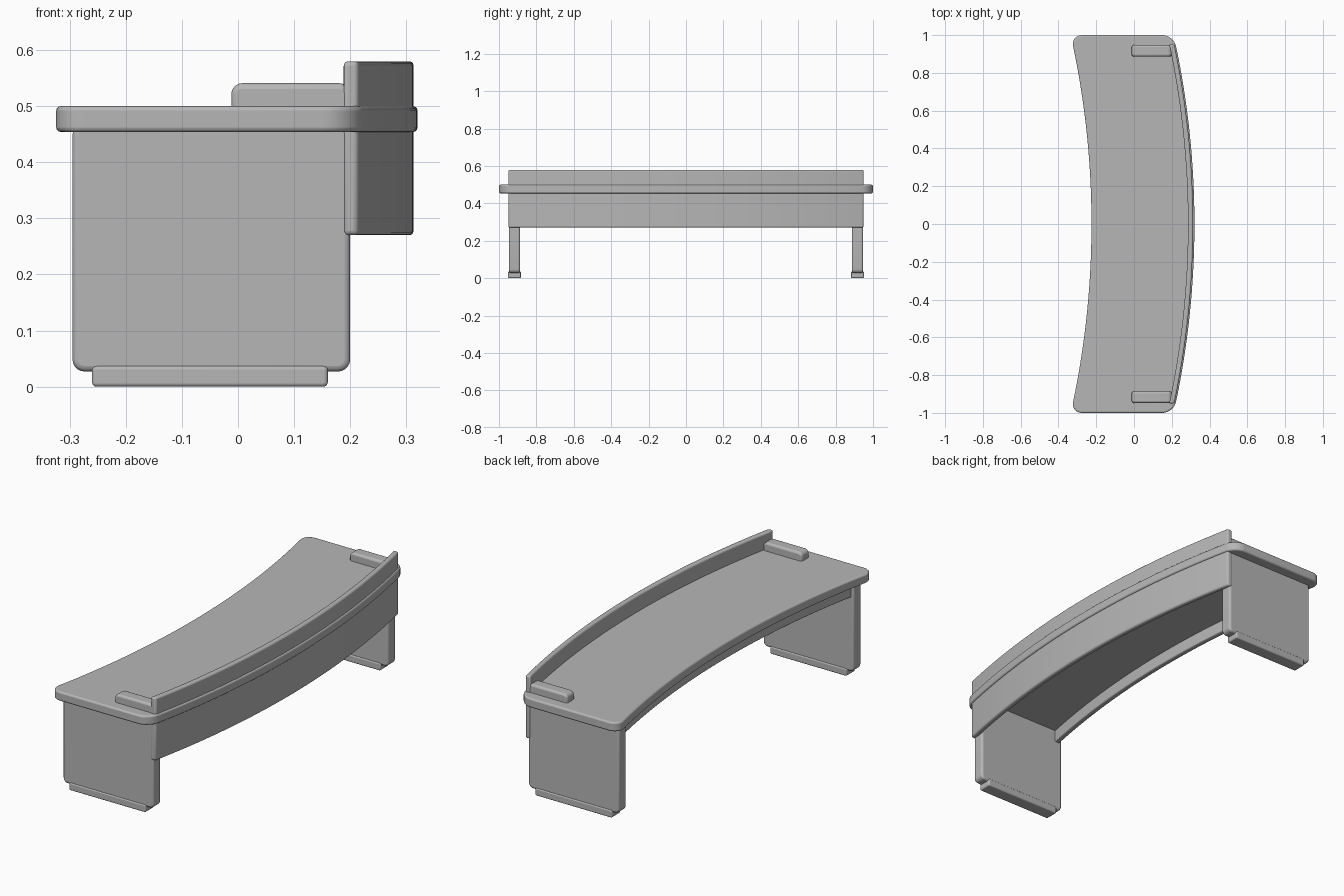
import bpy, bmesh, math

cube = bpy.data.objects.get("Cube")
if cube:
    bpy.data.objects.remove(cube, do_unlink=True)

RADIUS = 4.6  # plan curvature shared by every bowed part

grey = bpy.data.materials.new("plain grey")
grey.use_nodes = True
colour = (0.47, 0.47, 0.47, 1)
grey.diffuse_color = colour
grey.node_tree.nodes["Principled BSDF"].inputs["Base Color"].default_value = colour


def bow(x, y):
    """Point on an arc whose middle lies at x."""
    return x - RADIUS + math.sqrt(RADIUS ** 2 - y ** 2), y


def prism(name, outline, z0, z1, edge, corners=(), corner_radius=0):
    """Extrude a plan outline, round chosen upright corners, soften the edges."""
    bm = bmesh.new()
    low = [bm.verts.new((x, y, z0)) for x, y in outline]
    high = [bm.verts.new((x, y, z1)) for x, y in outline]
    n = len(outline)
    bm.faces.new(low[::-1])
    bm.faces.new(high)
    for i in range(n):
        j = (i + 1) % n
        bm.faces.new((low[i], low[j], high[j], high[i]))
    if corners:
        uprights = [bm.edges.get((low[i], high[i])) for i in corners]
        bmesh.ops.bevel(bm, geom=uprights, offset=corner_radius, segments=8,
                        profile=0.5, affect='EDGES', clamp_overlap=False)
    return finish(name, bm, edge)


def panel(name, x0, x1, half, z0, z1, edge, x_round=0):
    """Upright plate facing the ends, with rounded side-view corners."""
    bm = bmesh.new()
    bmesh.ops.create_cube(bm, size=1)
    for v in bm.verts:
        v.co = ((x0 + x1) / 2 + v.co.x * (x1 - x0), v.co.y * 2 * half,
                (z0 + z1) / 2 + v.co.z * (z1 - z0))
    if x_round:
        along_y = [e for e in bm.edges
                   if abs(e.verts[0].co.y - e.verts[1].co.y) > half]
        bmesh.ops.bevel(bm, geom=along_y, offset=x_round, segments=5,
                        profile=0.5, affect='EDGES')
    return finish(name, bm, edge)


def finish(name, bm, edge):
    bmesh.ops.recalc_face_normals(bm, faces=bm.faces)
    mesh = bpy.data.meshes.new(name)
    bm.to_mesh(mesh)
    bm.free()
    mesh.materials.append(grey)
    ob = bpy.data.objects.new(name, mesh)
    bpy.context.collection.objects.link(ob)
    soft = ob.modifiers.new("soft edges", 'BEVEL')
    soft.width, soft.segments = edge, 3
    soft.limit_method, soft.angle_limit = 'ANGLE', math.radians(40)
    bpy.ops.object.select_all(action='DESELECT')
    ob.select_set(True)
    bpy.context.view_layer.objects.active = ob
    bpy.ops.object.shade_smooth_by_angle(angle=math.radians(35))
    return ob


def bowed(name, inner, outer, reach, z0, z1, edge, corner_radius=0):
    """Curved slab between two arcs."""
    steps = 40
    inset = reach - corner_radius * 1.4 - 0.03
    ys = [-reach] + [inset * (2 * i / steps - 1) for i in range(steps + 1)] + [reach]
    outline = [bow(outer, y) for y in ys] + [bow(inner, y) for y in reversed(ys)]
    n = len(ys)
    corners = (0, n - 1, n, 2 * n - 1) if corner_radius else ()
    return prism(name, outline, z0, z1, edge, corners, corner_radius)


# Curved worktop, front screen and under-rail
bowed("worktop", -0.225, 0.32, 1.0, 0.454, 0.5, 0.008, 0.06)
bowed("front_screen", 0.286, 0.313, 0.95, 0.27, 0.58, 0.008)
bowed("under_rail", -0.195, -0.168, 0.9, 0.395, 0.46, 0.005)

# Matching leg, foot and top cap at each end
for side, sign in (("left", 1), ("right", -1)):
    parts = (
        panel(side + "_leg_panel", -0.295, 0.2, 0.03, 0.027, 0.47, 0.01, 0.022),
        panel(side + "_foot", -0.26, 0.16, 0.034, 0.0, 0.037, 0.006, 0.008),
        panel(side + "_top_cap", -0.012, 0.2, 0.03, 0.48, 0.541, 0.01, 0.02),
    )
    for part in parts:
        part.location.y = sign * 0.917
